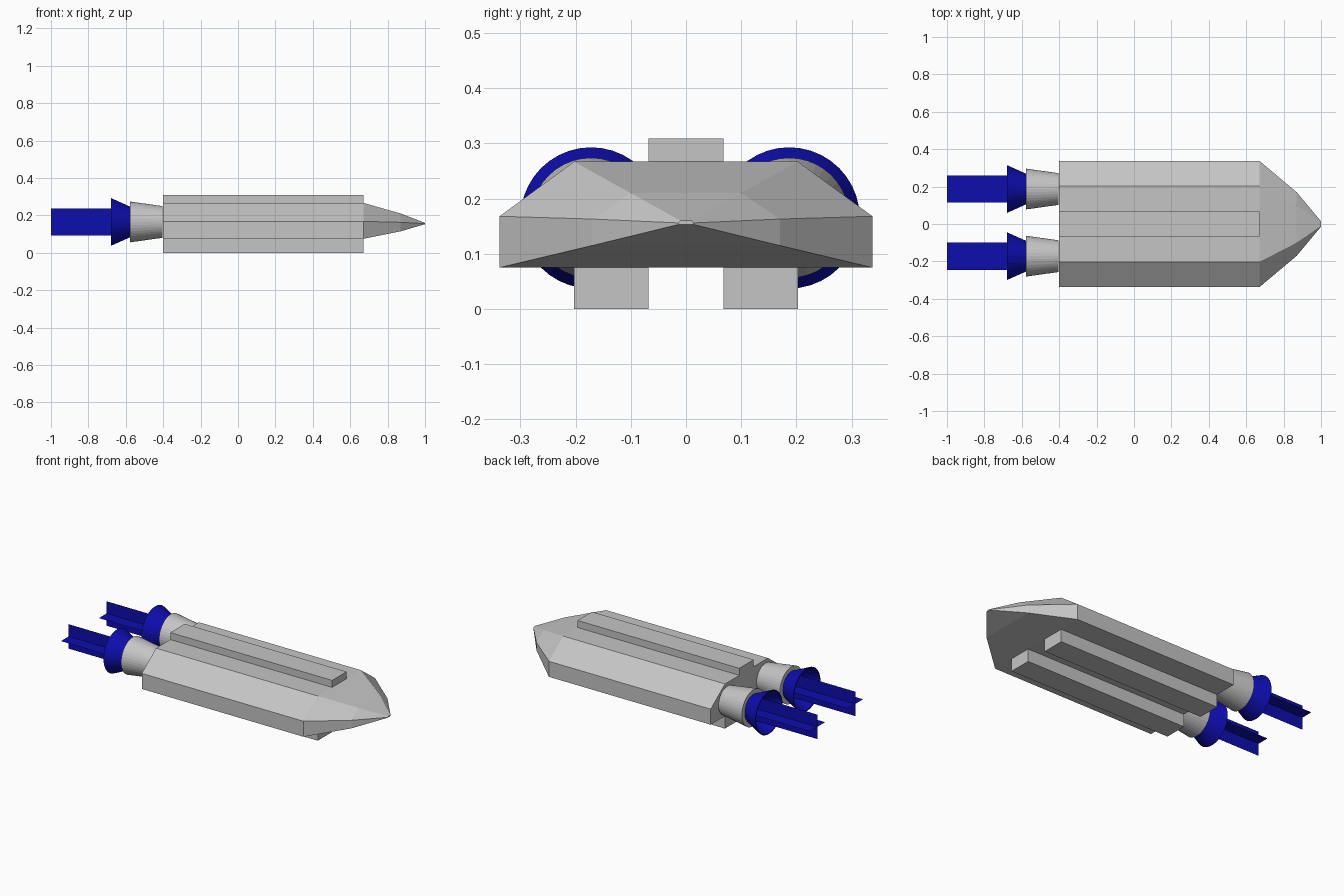
import bpy, bmesh, math

if "Cube" in bpy.data.objects:
    bpy.data.objects.remove(bpy.data.objects["Cube"])


def material(name, rgb):
    m = bpy.data.materials.new(name)
    m.diffuse_color = (*rgb, 1)
    m.use_nodes = True
    m.node_tree.nodes["Principled BSDF"].inputs["Base Color"].default_value = m.diffuse_color
    return m


GREY = material("hull grey", (0.56, 0.56, 0.56))
BLUE = material("engine blue", (0.004, 0.004, 0.43))


def make(name, bm, mat):
    me = bpy.data.meshes.new(name)
    bm.to_mesh(me)
    bm.free()
    me.materials.append(mat)
    ob = bpy.data.objects.new(name, me)
    bpy.context.collection.objects.link(ob)
    return ob


def loft(name, rings, mat, cap_start=True, cap_end=True):
    """Skin a list of equal-length point rings, optionally closing the ends."""
    bm = bmesh.new()
    vs = [[bm.verts.new(p) for p in ring] for ring in rings]
    n = len(vs[0])
    for a, b in zip(vs, vs[1:]):
        for i in range(n):
            j = (i + 1) % n
            bm.faces.new((a[i], a[j], b[j], b[i]))
    if cap_start:
        bm.faces.new(vs[0][::-1])
    if cap_end:
        bm.faces.new(vs[-1])
    bmesh.ops.recalc_face_normals(bm, faces=bm.faces)
    return make(name, bm, mat)


def box(name, x0, x1, y0, y1, z0, z1, mat):
    ring = [(y0, z0), (y1, z0), (y1, z1), (y0, z1)]
    return loft(name, [[(x, y, z) for y, z in ring] for x in (x0, x1)], mat)


def turned(name, cy, profile, mat, **caps):
    """Revolve (x, radius) pairs about the engine axis."""
    n = 40
    rings = [[(x, cy + r * math.cos(2 * math.pi * i / n),
               CZ + r * math.sin(2 * math.pi * i / n)) for i in range(n)]
             for x, r in profile]
    return loft(name, rings, mat, **caps)


def plume(name, cy, x0, x1, r, mat):
    """Two crossed flat sheets."""
    bm = bmesh.new()
    for dy, dz in ((r, 0), (0, r)):
        bm.faces.new([bm.verts.new((x, cy + s * dy, CZ + s * dz))
                      for x, s in ((x0, -1), (x1, -1), (x1, 1), (x0, 1))])
    return make(name, bm, mat)


# Hull with tapering nose: x, half width, bottom z, side z, top half width, top z
stations = [(-0.40, 0.338, 0.075, 0.168, 0.203, 0.267),
            (0.67, 0.338, 0.075, 0.168, 0.203, 0.267),
            (0.87, 0.170, 0.115, 0.163, 0.100, 0.210),
            (1.00, 0.014, 0.153, 0.156, 0.010, 0.160)]
loft("hull", [[(x, -w, zb), (x, w, zb), (x, w, zs), (x, t, zt), (x, -t, zt), (x, -w, zs)]
              for x, w, zb, zs, t, zt in stations], GREY)

# Spine on top and two keel rails below
box("top_spine", -0.40, 0.67, -0.068, 0.068, 0.26, 0.309, GREY)
box("left_keel_rail", -0.40, 0.67, 0.068, 0.203, 0.0, 0.08, GREY)
box("right_keel_rail", -0.40, 0.67, -0.203, -0.068, 0.0, 0.08, GREY)

# Engines: grey housing, hollow blue nozzle and crossed exhaust sheets
CZ = 0.165
for side, cy in (("left", 0.187), ("right", -0.172)):
    turned(side + "_engine_housing", cy, [(-0.405, 0.085), (-0.577, 0.109)], GREY)
    turned(side + "_nozzle", cy,
           [(-0.577, 0.082), (-0.68, 0.128), (-0.68, 0.122), (-0.585, 0.078)], BLUE)
    plume(side + "_exhaust", cy, -1.0, -0.58, 0.073, BLUE)
